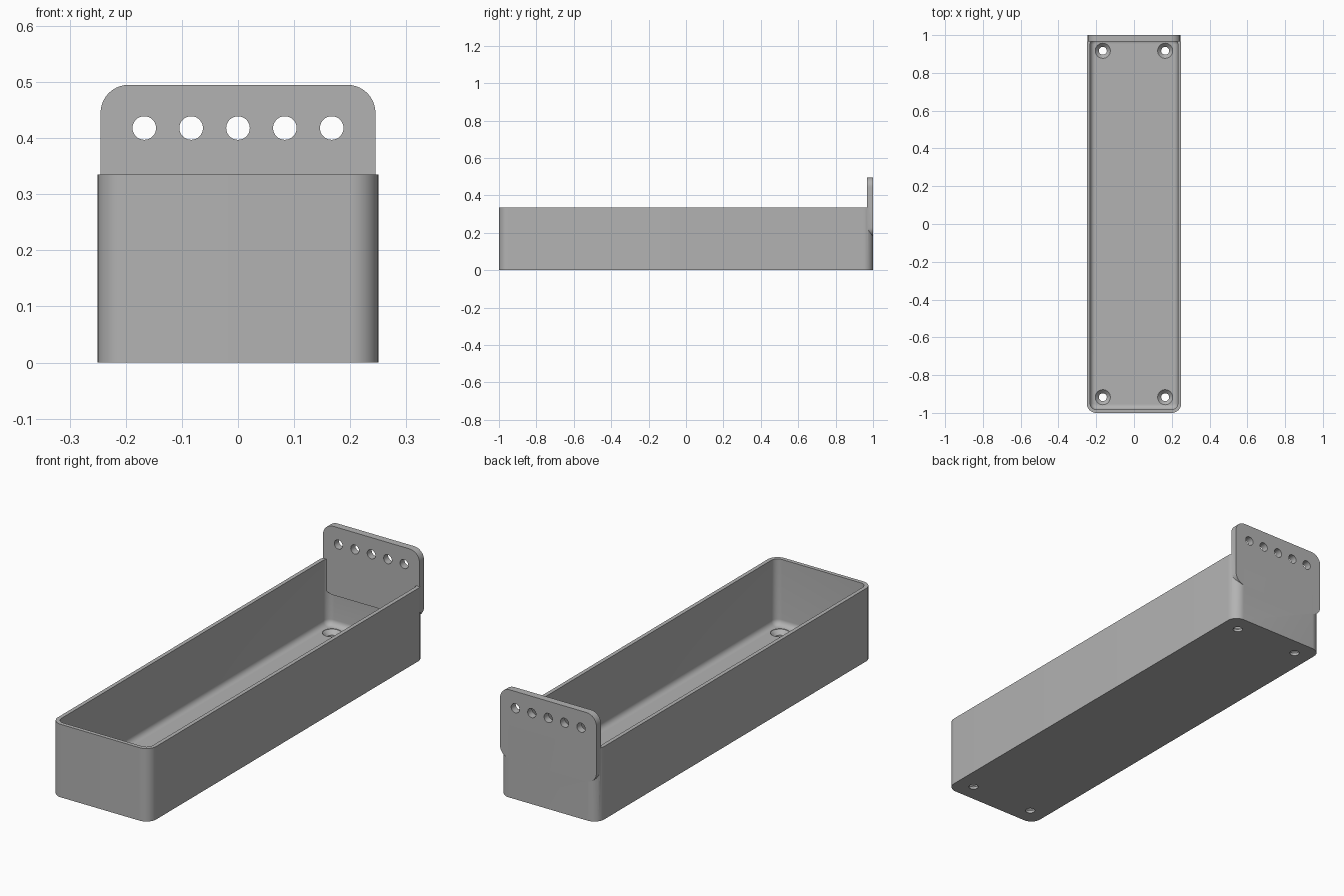
import bpy, bmesh, math
from mathutils import Matrix

cube = bpy.data.objects.get("Cube")
if cube:
    bpy.data.objects.remove(cube, do_unlink=True)

HALF_W, HALF_L, HEIGHT, WALL, FLOOR = 0.25, 1.0, 0.335, 0.018, 0.033
CORNER, FILLET = 0.05, 0.026

grey = bpy.data.materials.new("plain grey")
grey.use_nodes = True
color = (0.45, 0.45, 0.45, 1)
grey.diffuse_color = color
grey.node_tree.nodes["Principled BSDF"].inputs["Base Color"].default_value = color


def rounded_rect(hx, hy, r, steps=10):
    pts = []
    for i, (sx, sy) in enumerate(((1, 1), (-1, 1), (-1, -1), (1, -1))):
        for k in range(steps + 1):
            a = math.pi / 2 * (i + k / steps)
            pts.append((sx * (hx - r) + r * math.cos(a), sy * (hy - r) + r * math.sin(a)))
    return pts


def loft(name, rings):
    """Solid through a list of (outline, height) rings, capped at both ends."""
    bm = bmesh.new()
    loops = [[bm.verts.new((x, y, z)) for x, y in outline] for outline, z in rings]
    for a, b in zip(loops, loops[1:]):
        n = len(a)
        for i in range(n):
            j = (i + 1) % n
            bm.faces.new((a[i], a[j], b[j], b[i]))
    bm.faces.new(loops[0][::-1])
    bm.faces.new(loops[-1])
    bmesh.ops.recalc_face_normals(bm, faces=bm.faces)
    mesh = bpy.data.meshes.new(name)
    bm.to_mesh(mesh)
    bm.free()
    mesh.materials.append(grey)
    obj = bpy.data.objects.new(name, mesh)
    bpy.context.collection.objects.link(obj)
    return obj


def circle(r):
    return rounded_rect(r, r, r * 0.999, 8)


def combine(target, other, operation):
    mod = target.modifiers.new(operation, "BOOLEAN")
    mod.operation, mod.solver, mod.object = operation, "EXACT", other
    bpy.context.view_layer.objects.active = target
    bpy.ops.object.modifier_apply(modifier=mod.name)
    bpy.data.objects.remove(other, do_unlink=True)


# Open tray with rounded corners and a filleted floor
rings = [(rounded_rect(HALF_W, HALF_L, CORNER), z) for z in (0, HEIGHT)]
inner_x, inner_y, inner_r = HALF_W - WALL, HALF_L - WALL, CORNER - WALL
rings.append((rounded_rect(inner_x, inner_y, inner_r), HEIGHT))
for k in range(9):
    a = math.pi / 2 * k / 8
    inset = FILLET * (1 - math.cos(a))
    rings.append((rounded_rect(inner_x - inset, inner_y - inset, inner_r - inset),
                  FLOOR + FILLET * (1 - math.sin(a))))
tray = loft("tray", rings)

# Upright rear hanging plate, flush with the back
plate = loft("hanging_plate", [(rounded_rect(0.245, 0.158, CORNER), d) for d in (0, 0.033)])
plate.data.transform(Matrix.Translation((0, HALF_L, 0.337)) @ Matrix.Rotation(math.pi / 2, 4, "X"))
combine(tray, plate, "UNION")

# Row of holes through the plate
for i in range(-2, 3):
    cutter = loft("plate_hole_cutter", [(circle(0.021), d) for d in (-0.05, 0.1)])
    cutter.data.transform(Matrix.Translation((i * 0.0835, HALF_L, 0.418))
                          @ Matrix.Rotation(math.pi / 2, 4, "X"))
    combine(tray, cutter, "DIFFERENCE")

# Countersunk screw holes in the floor
for x in (-0.165, 0.165):
    for y in (-0.917, 0.917):
        cutter = loft("screw_hole_cutter", [(circle(0.021), -0.05), (circle(0.021), 0.012),
                                            (circle(0.04), 0.031), (circle(0.04), 0.06)])
        cutter.data.transform(Matrix.Translation((x, y, 0)))
        combine(tray, cutter, "DIFFERENCE")

bpy.ops.object.select_all(action="DESELECT")
tray.select_set(True)
bpy.context.view_layer.objects.active = tray
bpy.ops.object.shade_smooth_by_angle(angle=math.radians(30))
